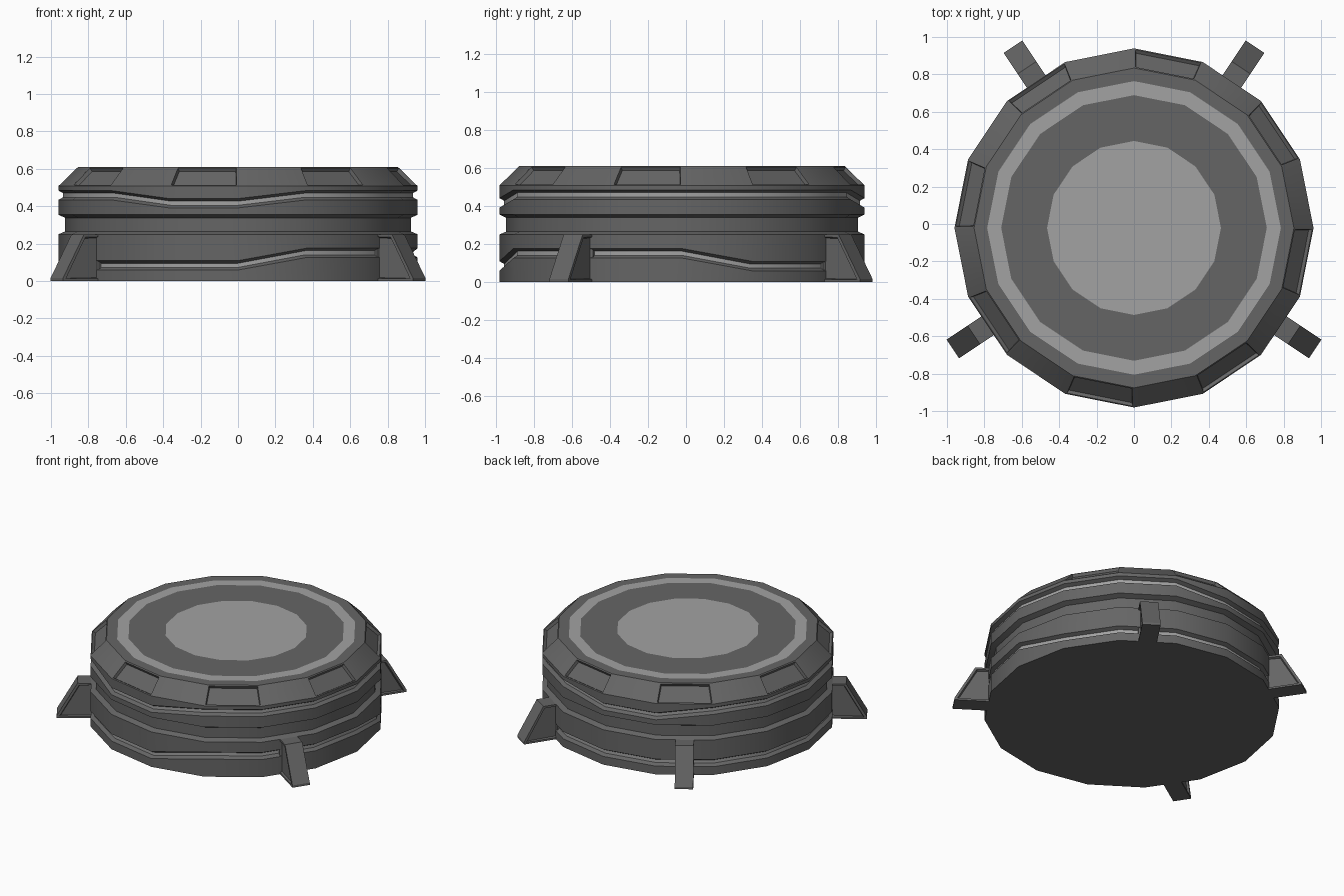
import bpy, bmesh
from math import sin, cos, radians, pi

if "Cube" in bpy.data.objects:
    bpy.data.objects.remove(bpy.data.objects["Cube"])

N = 16
CY = -0.021  # body centre, so that the feet balance the bounds


def material(name, v):
    m = bpy.data.materials.new(name)
    m.diffuse_color = (v, v, v, 1)
    m.use_nodes = True
    m.node_tree.nodes["Principled BSDF"].inputs["Base Color"].default_value = m.diffuse_color
    return m


dark = material("dark_metal", 0.13)
light = material("light_metal", 0.36)


def finish(bm, name, angle=None):
    bmesh.ops.recalc_face_normals(bm, faces=bm.faces[:])
    me = bpy.data.meshes.new(name)
    bm.to_mesh(me)
    bm.free()
    me.materials.append(dark)
    me.materials.append(light)
    ob = bpy.data.objects.new(name, me)
    bpy.context.collection.objects.link(ob)
    if angle:
        bpy.ops.object.select_all(action='DESELECT')
        bpy.context.view_layer.objects.active = ob
        ob.select_set(True)
        bpy.ops.object.shade_smooth_by_angle(angle=radians(angle))
    return ob


# Heights of the two stepped grooves at each corner of the 16-sided drum
def low_groove(k):
    return 0.15 if k in (13, 14, 15, 0) else 0.083


def high_groove(k):
    return 0.415 if k in (4, 5, 11, 12) else 0.458


def groove(fn, out=0.96, deep=0.935):
    return [(out, lambda k: fn(k) - 0.024), (deep, lambda k: fn(k) - 0.010),
            (deep, lambda k: fn(k) + 0.012), (out, lambda k: fn(k) + 0.026)]


# Drum: rings of (radius, height) lofted from the floor to the top centre
rings = [(0.96, 0)] + groove(low_groove) + [
    (0.96, 0.25), (0.925, 0.265), (0.925, 0.338), (0.96, 0.355)
] + groove(high_groove) + [
    (0.96, 0.508), (0.855, 0.61), (0.785, 0.61), (0.71, 0.61), (0.465, 0.61)]
LIGHT_BANDS = (2, 10, 15)
CONE_BAND = 13

bm = bmesh.new()
loops = []
for r, z in rings:
    loop = []
    for k in range(N):
        a = 2 * pi * k / N
        h = z(k) if callable(z) else z
        loop.append(bm.verts.new((r * cos(a), CY + r * sin(a), h)))
    loops.append(loop)
bm.faces.new(loops[0][::-1])
bm.faces.new(loops[-1]).material_index = 1
panels = []
for i in range(len(loops) - 1):
    for k in range(N):
        j = (k + 1) % N
        f = bm.faces.new((loops[i][k], loops[i][j], loops[i + 1][j], loops[i + 1][k]))
        f.material_index = int(i in LIGHT_BANDS)
        if i == CONE_BAND and k % 2:
            panels.append(f)
# Recessed panels on every other face of the sloping rim
bm.normal_update()
bmesh.ops.inset_individual(bm, faces=panels, thickness=0.012)
bmesh.ops.inset_individual(bm, faces=panels, thickness=0.008, depth=-0.02)
finish(bm, "drum_body", 30)


# Feet: sloped wedge extruded sideways, with a recessed panel on each cheek
def foot(name, degrees):
    outline = [(0.92, 0), (1.165, 0), (1.165, 0.016), (1.03, 0.25), (0.92, 0.25)]
    a = radians(degrees)
    bm = bmesh.new()
    sides = []
    for w in (-0.06, 0.06):
        sides.append([bm.verts.new((r * cos(a) - w * sin(a),
                                    CY + r * sin(a) + w * cos(a), z)) for r, z in outline])
    cheeks = [bm.faces.new(sides[0]), bm.faces.new(sides[1][::-1])]
    n = len(outline)
    for i in range(n):
        j = (i + 1) % n
        bm.faces.new((sides[0][i], sides[1][i], sides[1][j], sides[0][j]))
    bmesh.ops.recalc_face_normals(bm, faces=bm.faces[:])
    bmesh.ops.inset_individual(bm, faces=cheeks, thickness=0.018)
    bmesh.ops.inset_individual(bm, faces=cheeks, thickness=0.008, depth=-0.014)
    finish(bm, name)


for name, deg in (("back_right_foot", 56.25), ("back_left_foot", 123.75),
                  ("front_left_foot", 213.75), ("front_right_foot", 326.25)):
    foot(name, deg)
